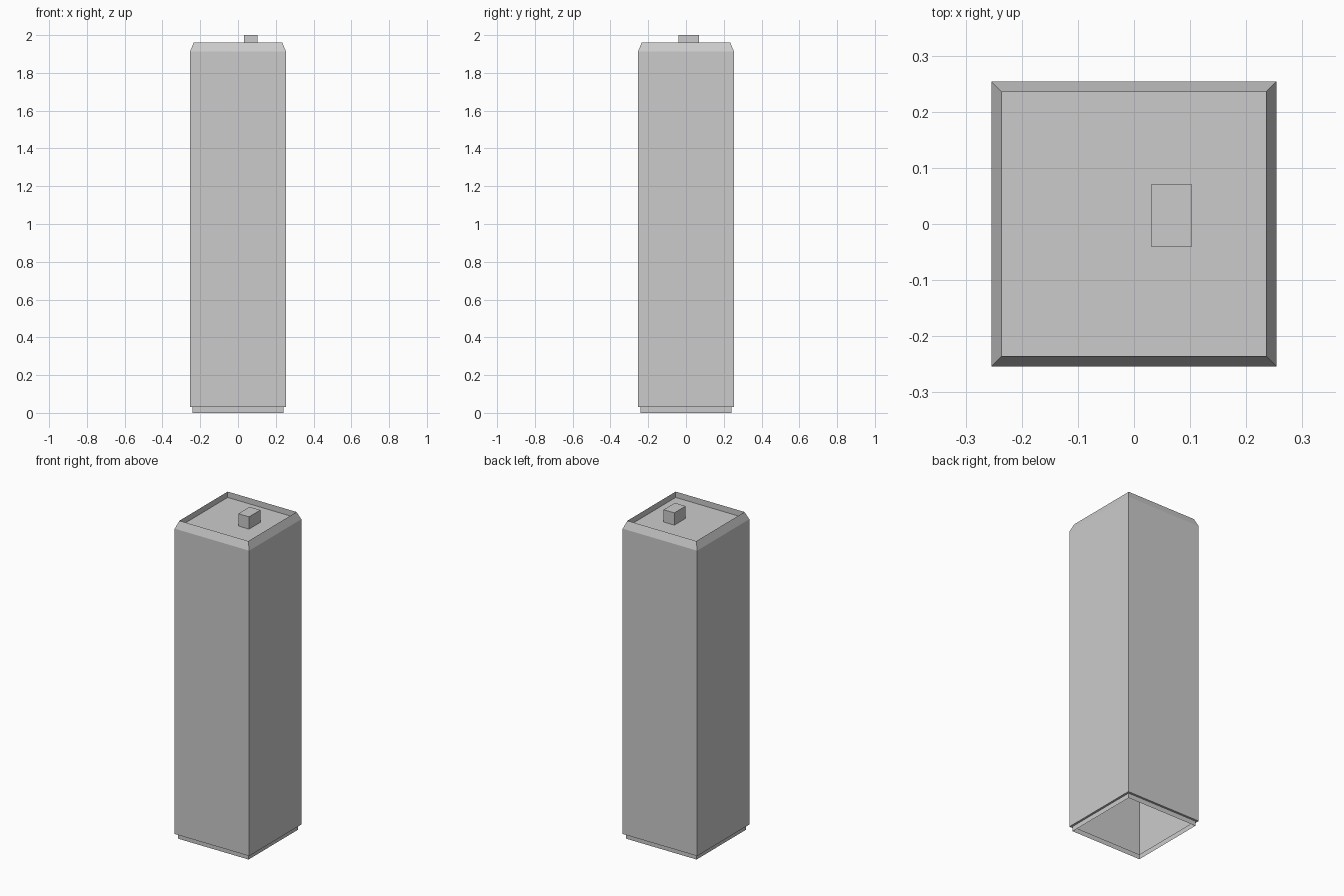
import bpy
import bmesh

if "Cube" in bpy.data.objects:
    bpy.data.objects.remove(bpy.data.objects["Cube"])


def make_object(name, bm):
    mesh = bpy.data.meshes.new(name)
    bm.to_mesh(mesh)
    bm.free()
    obj = bpy.data.objects.new(name, mesh)
    bpy.context.collection.objects.link(obj)
    return obj


def square_ring(bm, half, z):
    corners = [(-1, -1), (1, -1), (1, 1), (-1, 1)]
    return [bm.verts.new((sx * half, sy * half, z)) for sx, sy in corners]


# Square can shell: open underneath, stepped foot, bevelled rim, sunken lid
profile = [(0.241, 0.0), (0.241, 0.03), (0.254, 0.03),
           (0.254, 1.913), (0.235, 1.96), (0.235, 1.924)]
bm = bmesh.new()
rings = [square_ring(bm, half, z) for half, z in profile]
for low, high in zip(rings, rings[1:]):
    for i in range(4):
        j = (i + 1) % 4
        bm.faces.new((low[i], low[j], high[j], high[i]))
bm.faces.new(rings[-1])
make_object("can_body", bm)

# Small off-centre block standing on the lid
bm = bmesh.new()
bmesh.ops.create_cube(bm, size=1.0)
bmesh.ops.scale(bm, vec=(0.073, 0.11, 0.076), verts=bm.verts)
bmesh.ops.translate(bm, vec=(0.067, 0.015, 1.962), verts=bm.verts)
make_object("lid_tab", bm)
